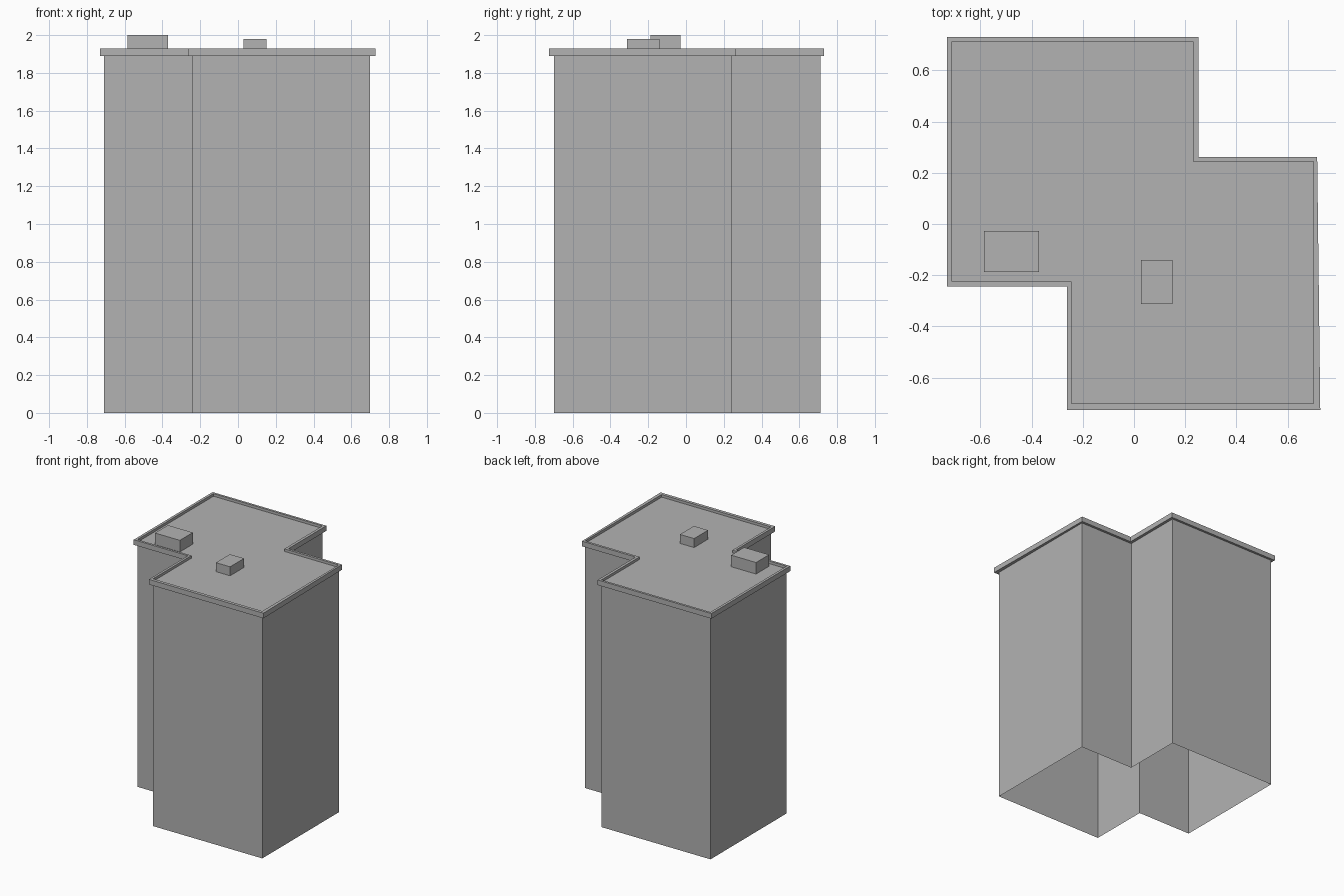
import bpy
import bmesh

cube = bpy.data.objects.get("Cube")
if cube:
    bpy.data.objects.remove(cube, do_unlink=True)

GREY = (0.448, 0.448, 0.448, 1.0)
concrete = bpy.data.materials.new("concrete_grey")
concrete.use_nodes = True
concrete.diffuse_color = GREY
concrete.node_tree.nodes["Principled BSDF"].inputs["Base Color"].default_value = GREY

WALL_TOP, ROOF_Z, RIM_TOP = 1.89, 1.91, 1.93

# Stepped floor plan and the wider outline of the roof rim, counter-clockwise
PLAN = [(-0.71, -0.225), (-0.243, -0.225), (-0.243, -0.70), (0.70, -0.70),
        (0.70, 0.243), (0.23, 0.243), (0.23, 0.712), (-0.71, 0.712)]
RIM = [(-0.73, -0.243), (-0.262, -0.243), (-0.262, -0.725), (0.727, -0.725),
       (0.715, 0.262), (0.252, 0.262), (0.252, 0.73), (-0.73, 0.73)]


def ring(bm, outline, z):
    return [bm.verts.new((x, y, z)) for x, y in outline]


def bridge(bm, a, b):
    for i in range(len(a)):
        j = (i + 1) % len(a)
        bm.faces.new((a[i], a[j], b[j], b[i]))


def finish(bm, name):
    mesh = bpy.data.meshes.new(name)
    bm.to_mesh(mesh)
    bm.free()
    mesh.materials.append(concrete)
    obj = bpy.data.objects.new(name, mesh)
    bpy.context.collection.objects.link(obj)


# Walls, open at the bottom
bm = bmesh.new()
bridge(bm, ring(bm, PLAN, 0), ring(bm, PLAN, WALL_TOP))
finish(bm, "walls")

# Overhanging rim: underside, outer face, top and inner face, with sunken roof
bm = bmesh.new()
rings = [ring(bm, PLAN, WALL_TOP), ring(bm, RIM, WALL_TOP), ring(bm, RIM, RIM_TOP),
         ring(bm, PLAN, RIM_TOP), ring(bm, PLAN, ROOF_Z)]
for lower, upper in zip(rings, rings[1:]):
    bridge(bm, lower, upper)
bm.faces.new(rings[-1])
finish(bm, "roof_with_rim")


# Rooftop boxes
def roof_box(name, x0, x1, y0, y1, top):
    bm = bmesh.new()
    outline = [(x0, y0), (x1, y0), (x1, y1), (x0, y1)]
    base, lid = ring(bm, outline, ROOF_Z), ring(bm, outline, top)
    bridge(bm, base, lid)
    bm.faces.new(lid)
    bm.faces.new(base[::-1])
    finish(bm, name)


roof_box("large_roof_unit", -0.585, -0.37, -0.188, -0.028, 2.0)
roof_box("small_roof_unit", 0.028, 0.15, -0.312, -0.14, 1.98)
